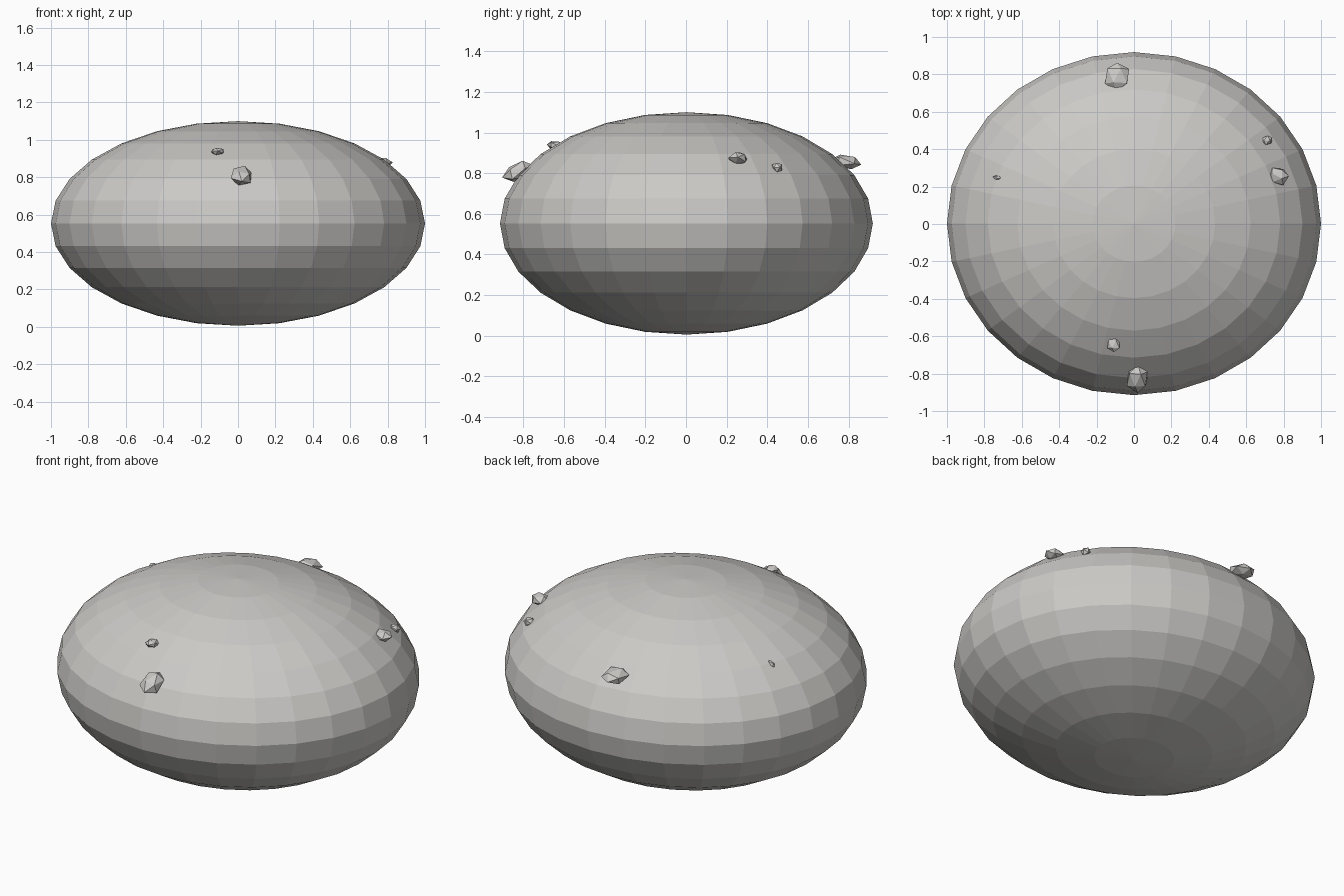
import bpy
import bmesh
import random
from mathutils import Matrix, Vector

cube = bpy.data.objects.get("Cube")
if cube:
    bpy.data.objects.remove(cube, do_unlink=True)

# Single stone colour
stone = bpy.data.materials.new("warm grey stone")
stone.use_nodes = True
colour = (0.60, 0.59, 0.57, 1)
stone.diffuse_color = colour
stone.node_tree.nodes["Principled BSDF"].inputs["Base Color"].default_value = colour


def make_object(name, bm):
    mesh = bpy.data.meshes.new(name)
    bm.to_mesh(mesh)
    bm.free()
    mesh.materials.append(stone)
    obj = bpy.data.objects.new(name, mesh)
    bpy.context.collection.objects.link(obj)
    return obj


# Flattened faceted boulder
bm = bmesh.new()
bmesh.ops.create_uvsphere(bm, u_segments=28, v_segments=14, radius=1)
bmesh.ops.scale(bm, vec=(1, 0.917, 0.547), verts=bm.verts)
bmesh.ops.translate(bm, vec=(0, 0.002, 0.553), verts=bm.verts)
make_object("boulder_body", bm)


def pebble(name, centre, direction, length, width, thickness, seed):
    """Irregular low-poly chip whose long axis points along direction."""
    rng = random.Random(seed)
    bm = bmesh.new()
    bmesh.ops.create_icosphere(bm, subdivisions=1, radius=1)
    for v in bm.verts:
        v.co *= rng.uniform(0.85, 1.08)
        v.co = Vector((v.co.x * width, v.co.y * thickness, v.co.z * length))
    along = Vector(direction).normalized()
    side = along.cross(Vector((0, 0, 1))).normalized()
    up = side.cross(along)
    frame = Matrix((side, up, along)).transposed().to_4x4()
    bmesh.ops.transform(bm, matrix=Matrix.Translation(centre) @ frame, verts=bm.verts)
    bmesh.ops.recalc_face_normals(bm, faces=bm.faces)
    make_object(name, bm)


# Chips embedded in the upper surface
pebble("front_large_chip", (0.02, -0.825, 0.81), (0, -1, -0.4), 0.09, 0.063, 0.048, 1)
pebble("front_small_chip", (-0.107, -0.645, 0.937), (0, -1, 0.1), 0.045, 0.04, 0.022, 2)
pebble("left_large_chip", (0.768, 0.256, 0.873), (1, 0, 0.1), 0.063, 0.05, 0.036, 3)
pebble("left_small_chip", (0.71, 0.447, 0.829), (0.8, 0.4, 0), 0.036, 0.028, 0.027, 4)
pebble("back_large_chip", (-0.09, 0.79, 0.853), (0, 1, -0.15), 0.083, 0.068, 0.038, 5)
pebble("right_tiny_chip", (-0.73, 0.247, 0.889), (-1, 0.2, -0.5), 0.027, 0.014, 0.018, 6)
